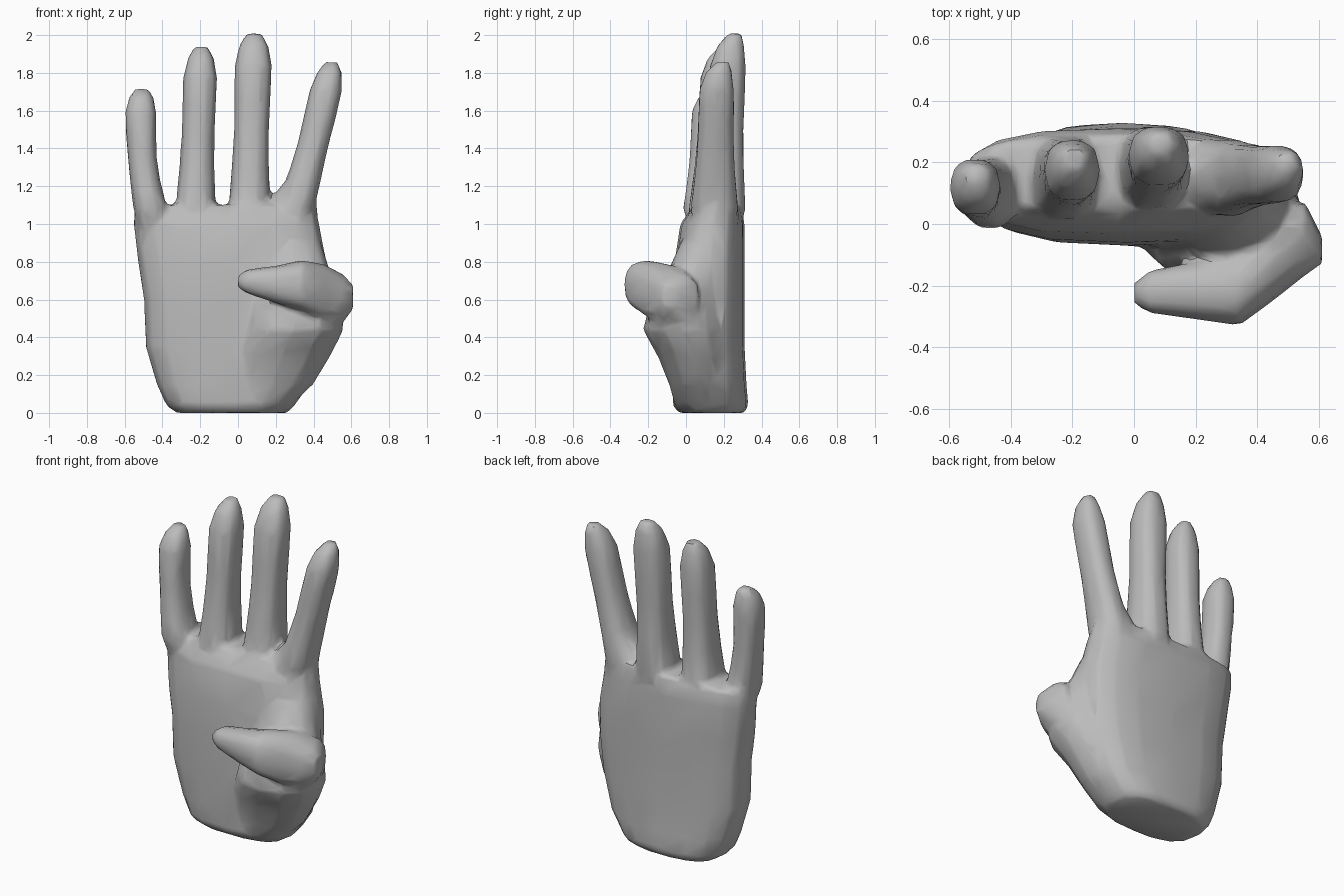
import bpy
import bmesh
from math import cos, sin, pi, copysign

cube = bpy.data.objects.get("Cube")
if cube:
    bpy.data.objects.remove(cube, do_unlink=True)

skin = bpy.data.materials.new("plain grey")
skin.use_nodes = True
grey = (0.5, 0.5, 0.5, 1)
skin.diffuse_color = grey
skin.node_tree.nodes["Principled BSDF"].inputs["Base Color"].default_value = grey


def rounded(value, power):
    return copysign(abs(value) ** power, value)


def loft(name, rows, axis="z", power=0.8, sides=12):
    """Skin rounded sections; each row is position, then low and high on two axes."""
    bm = bmesh.new()
    rings = []
    for pos, a_low, a_high, b_low, b_high in rows:
        ring = []
        for i in range(sides):
            t = 2 * pi * i / sides
            a = (a_low + a_high) / 2 + (a_high - a_low) / 2 * rounded(cos(t), power)
            b = (b_low + b_high) / 2 + (b_high - b_low) / 2 * rounded(sin(t), power)
            ring.append(bm.verts.new((a, b, pos) if axis == "z" else (pos, a, b)))
        rings.append(ring)
    for low, high in zip(rings, rings[1:]):
        for i in range(sides):
            j = (i + 1) % sides
            bm.faces.new((low[i], low[j], high[j], high[i]))
    bm.faces.new(rings[0][::-1])
    bm.faces.new(rings[-1])
    bmesh.ops.recalc_face_normals(bm, faces=bm.faces)
    mesh = bpy.data.meshes.new(name)
    bm.to_mesh(mesh)
    bm.free()
    mesh.materials.append(skin)
    obj = bpy.data.objects.new(name, mesh)
    bpy.context.collection.objects.link(obj)
    return obj


# Shared finger shape: fraction of length, section scale, backward shift
FINGER_SHAPE = ((-0.25, 0.55, 0.01), (0, 1, 0), (0.25, 0.93, 0), (0.45, 0.92, 0), (0.65, 1, 0),
                (0.82, 1.06, 0), (0.94, 0.85, 0.01), (1.01, 0.45, 0.03))


def finger(name, base, tip, base_size, tip_size, bow=0):
    """Finger from base to tip, with half width and half depth at each end, bowed sideways."""
    rows = []
    for f, scale, shift in FINGER_SHAPE:
        x, y, z = (p + (q - p) * f for p, q in zip(base, tip))
        w, d = ((p + (q - p) * f) * scale for p, q in zip(base_size, tip_size))
        x += bow * max(0, 4 * f * (1 - f))
        y += shift
        rows.append((z, x - w, x + w, y - d, y + d))
    return loft(name, rows, sides=10)


# Palm, from wrist cut to finger roots
palm = loft("palm", (
    (0, -0.33, 0.26, -0.04, 0.31),
    (0.04, -0.38, 0.3, -0.07, 0.33),
    (0.15, -0.43, 0.38, -0.07, 0.32),
    (0.35, -0.49, 0.44, -0.07, 0.31),
    (0.6, -0.5, 0.47, -0.07, 0.31),
    (0.8, -0.53, 0.47, -0.06, 0.31),
    (1, -0.555, 0.43, -0.03, 0.31),
    (1.1, -0.55, 0.42, 0.04, 0.29),
), power=0.75, sides=16)

# Fleshy pad at the thumb root
pad = loft("thumb_pad", (
    (0.04, -0.02, 0.28, -0.06, 0.2),
    (0.15, -0.03, 0.4, -0.09, 0.22),
    (0.3, -0.03, 0.49, -0.15, 0.24),
    (0.44, 0.04, 0.56, -0.23, 0.22),
    (0.54, 0.06, 0.55, -0.2, 0.2),
    (0.72, 0.1, 0.5, -0.11, 0.2),
    (0.9, 0.12, 0.44, -0.03, 0.2),
), power=0.95)

# Thumb folded across the palm
thumb = loft("thumb", (
    (0, -0.26, -0.19, 0.66, 0.73),
    (0.05, -0.29, -0.15, 0.63, 0.76),
    (0.2, -0.31, -0.12, 0.58, 0.78),
    (0.34, -0.33, -0.09, 0.54, 0.81),
    (0.45, -0.25, 0.02, 0.48, 0.79),
    (0.55, -0.17, 0.08, 0.47, 0.74),
    (0.61, -0.13, -0.04, 0.55, 0.68),
), axis="x")

# Sloping web between the middle and index fingers
web = loft("index_web", (
    (1, 0.14, 0.4, 0.02, 0.28),
    (1.13, 0.17, 0.41, 0.05, 0.27),
    (1.24, 0.26, 0.41, 0.08, 0.25),
))

# Fingers
parts = [
    palm, pad, thumb, web,
    finger("little_finger", (-0.465, 0.1, 1.08), (-0.51, 0.125, 1.71), (0.09, 0.12), (0.076, 0.08), -0.022),
    finger("ring_finger", (-0.225, 0.15, 1.08), (-0.195, 0.18, 1.93), (0.108, 0.14), (0.08, 0.085)),
    finger("middle_finger", (0.06, 0.18, 1.08), (0.085, 0.23, 2), (0.112, 0.14), (0.09, 0.082)),
    finger("index_finger", (0.3, 0.15, 1.08), (0.493, 0.165, 1.85), (0.105, 0.13), (0.076, 0.08), 0.012),
]

# Fuse the parts into one continuous hand
bpy.ops.object.select_all(action="DESELECT")
for part in parts:
    part.select_set(True)
bpy.context.view_layer.objects.active = palm
bpy.ops.object.join()
hand = bpy.context.object
hand.name = "hand"
fuse = hand.modifiers.new("fuse", "REMESH")
fuse.mode = "VOXEL"
fuse.voxel_size = 0.016
soften = hand.modifiers.new("soften", "SMOOTH")
soften.factor = 0.5
soften.iterations = 6
reduce = hand.modifiers.new("reduce", "DECIMATE")
reduce.ratio = 0.05
for modifier in ("fuse", "soften", "reduce"):
    bpy.ops.object.modifier_apply(modifier=modifier)
bpy.ops.object.shade_smooth_by_angle(angle=0.7)
